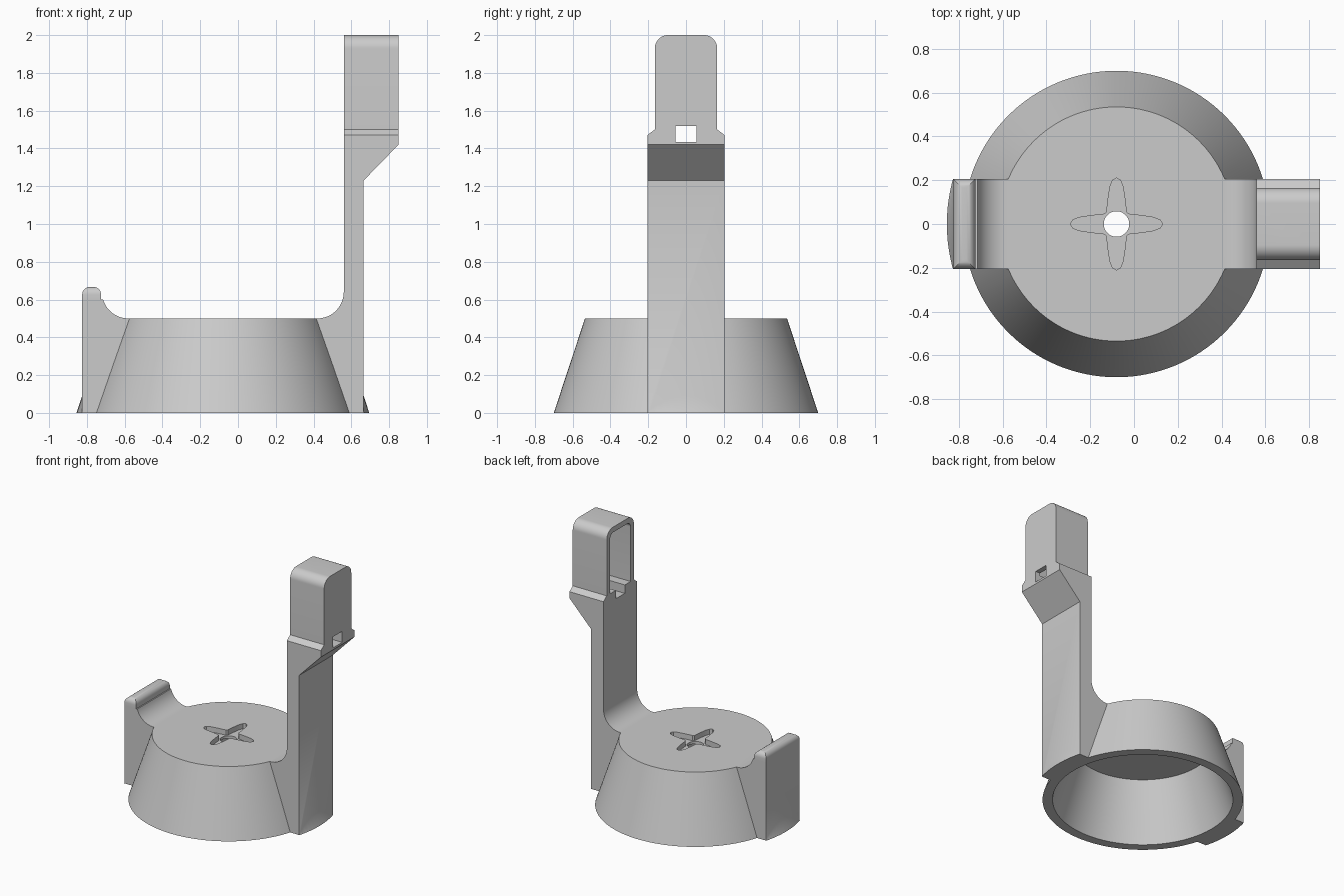
import bpy, bmesh
from math import sin, cos, pi, radians
from mathutils import Vector

if "Cube" in bpy.data.objects:
    bpy.data.objects.remove(bpy.data.objects["Cube"], do_unlink=True)

grey = bpy.data.materials.new("matte grey")
grey.use_nodes = True
COLOUR = (0.6, 0.6, 0.6, 1)
grey.diffuse_color = COLOUR
grey.node_tree.nodes["Principled BSDF"].inputs["Base Color"].default_value = COLOUR

CX = -0.08     # centre of the cup
HALF = 0.205   # half width of the arms


def finish(bm, name):
    bmesh.ops.recalc_face_normals(bm, faces=bm.faces)
    mesh = bpy.data.meshes.new(name)
    bm.to_mesh(mesh)
    bm.free()
    mesh.materials.append(grey)
    ob = bpy.data.objects.new(name, mesh)
    bpy.context.collection.objects.link(ob)
    return ob


def prism(name, points, axis, lo, hi):
    """Extrude a 2D outline along the given axis from lo to hi."""
    def place(p):
        a, b = p
        return {"x": (lo, a, b), "y": (a, lo, b), "z": (a, b, lo)}[axis]
    bm = bmesh.new()
    face = bm.faces.new([bm.verts.new(place(p)) for p in points])
    new = bmesh.ops.extrude_face_region(bm, geom=[face])["geom"]
    step = Vector([(hi - lo) * (axis == c) for c in "xyz"])
    bmesh.ops.translate(bm, vec=step, verts=[v for v in new if isinstance(v, bmesh.types.BMVert)])
    return finish(bm, name)


def box(name, x, y, z):
    return prism(name, [(x[0], y[0]), (x[1], y[0]), (x[1], y[1]), (x[0], y[1])], "z", *z)


def frustum(name, r1, r2, z1, z2):
    bm = bmesh.new()
    bmesh.ops.create_cone(bm, cap_ends=True, segments=128, radius1=r1, radius2=r2, depth=z2 - z1)
    bmesh.ops.translate(bm, vec=(CX, 0, (z1 + z2) / 2), verts=bm.verts)
    return finish(bm, name)


def arc(cx, cy, r, start, end, n=12):
    angles = [radians(start + (end - start) * i / n) for i in range(n + 1)]
    return [(cx + r * cos(t), cy + r * sin(t)) for t in angles]


def combine(target, other, operation):
    mod = target.modifiers.new(operation, "BOOLEAN")
    mod.operation, mod.solver, mod.object = operation, "EXACT", other
    bpy.context.view_layer.objects.active = target
    bpy.ops.object.modifier_apply(modifier=mod.name)
    bpy.data.objects.remove(other, do_unlink=True)


# Tapered cup
body = frustum("holder_body", 0.7, 0.535, 0, 0.5)

# Wider foot under both arms
foot = frustum("foot", 0.775, 0.676, 0, 0.3)
combine(foot, box("foot_slab", (-1, 1), (-HALF, HALF), (-0.1, 0.4)), "INTERSECT")

# Short arm with a concave fillet and a rounded lip
short_arm = prism("short_arm", [(-0.825, 0), (-0.825, 0.6), (-0.725, 0.6)]
                  + arc(CX - 0.5, 0.64, 0.14, 196, 270) + [(-0.5, 0.5), (-0.5, 0)],
                  "y", -HALF, HALF)
lip = box("lip", (-0.825, -0.725), (-HALF, HALF), (0.5, 0.667))
bm = bmesh.new()
bm.from_mesh(lip.data)
rim = [e for e in bm.edges if all(v.co.z > 0.6 for v in e.verts)]
bmesh.ops.bevel(bm, geom=rim, offset=0.04, segments=6, profile=0.5, affect="EDGES")
bm.to_mesh(lip.data)
bm.free()

# Tall arm: side outline trimmed by its front outline
tall_arm = prism("tall_arm", [(0.35, 0), (0.35, 0.5)] + arc(CX + 0.5, 0.64, 0.14, 270, 360)
                 + [(0.56, 2), (0.85, 2), (0.85, 1.42), (0.665, 1.23), (0.665, 0)],
                 "y", -0.3, 0.3)
outline = ([(-HALF, -0.1), (HALF, -0.1), (HALF, 1.47), (0.165, 1.5)]
           + arc(0.095, 1.93, 0.07, 0, 90) + arc(-0.095, 1.93, 0.07, 90, 180)
           + [(-0.165, 1.5), (-HALF, 1.47)])
combine(tall_arm, prism("arm_outline", outline, "x", 0, 1), "INTERSECT")

# Pocket in the head, and the slot through its floor and back wall
pocket = ([(-0.125, 1.5), (0.125, 1.5)] + arc(0.085, 1.92, 0.04, 0, 90, 8)
          + arc(-0.085, 1.92, 0.04, 90, 180, 8))
combine(tall_arm, prism("pocket", pocket, "x", 0.5, 0.81), "DIFFERENCE")
combine(tall_arm, box("slot", (0.5, 0.9), (-0.055, 0.055), (1.435, 1.52)), "DIFFERENCE")

for part in (foot, short_arm, lip, tall_arm):
    combine(body, part, "UNION")

# Hollow underside
combine(body, frustum("hollow", 0.663, 0.485, -0.1, 0.44), "DIFFERENCE")

# Cross-shaped recess with a round hole through the middle
petal = [(0.055, -0.045), (0.11, -0.039), (0.17, -0.03), (0.2, -0.018), (0.21, 0)]
petal += [(x, -y) for x, y in reversed(petal[:-1])]
cross = []
for k in range(4):
    c, s = round(cos(k * pi / 2)), round(sin(k * pi / 2))
    cross += [(CX + c * x - s * y, s * x + c * y) for x, y in petal]
combine(body, prism("cross_recess", cross, "z", 0.46, 0.6), "DIFFERENCE")
combine(body, frustum("centre_hole", 0.058, 0.058, 0.3, 0.7), "DIFFERENCE")

bpy.ops.object.select_all(action="DESELECT")
body.select_set(True)
bpy.context.view_layer.objects.active = body
bpy.ops.object.shade_smooth_by_angle(angle=radians(25))
